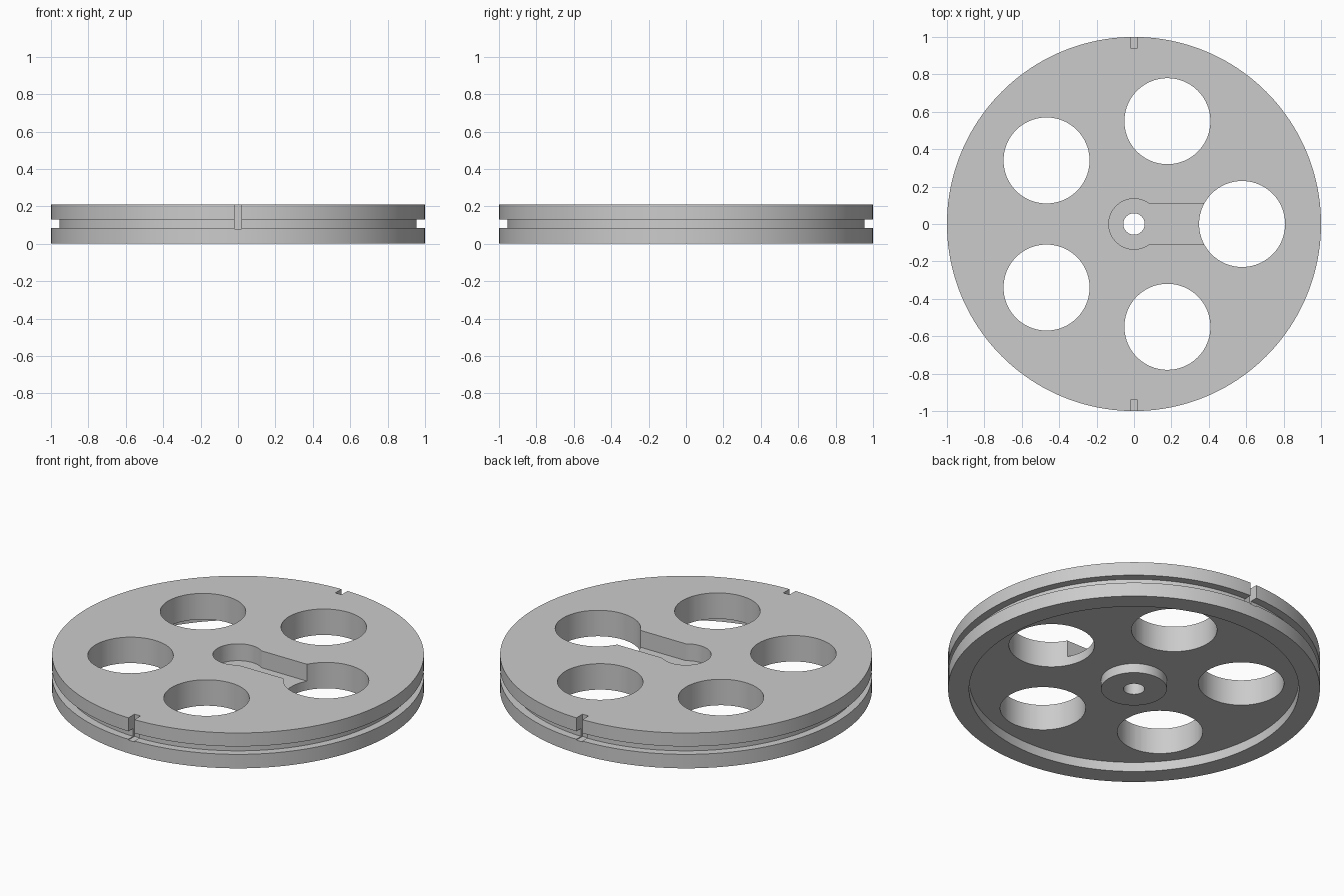
import bpy
import bmesh
from math import asin, cos, pi, radians, sin, tau
from mathutils import Vector

if "Cube" in bpy.data.objects:
    bpy.data.objects.remove(bpy.data.objects["Cube"])

HEIGHT = 0.21
STEPS = 160

grey = bpy.data.materials.new("plain_grey")
grey.use_nodes = True
colour = (0.6, 0.6, 0.6, 1)
grey.diffuse_color = colour
grey.node_tree.nodes["Principled BSDF"].inputs["Base Color"].default_value = colour


def make_object(name, bm):
    bmesh.ops.recalc_face_normals(bm, faces=bm.faces)
    mesh = bpy.data.meshes.new(name)
    bm.to_mesh(mesh)
    bm.free()
    mesh.materials.append(grey)
    obj = bpy.data.objects.new(name, mesh)
    bpy.context.collection.objects.link(obj)
    return obj


def lathe(name, profile):
    """Closed (radius, z) profile turned about the z axis."""
    bm = bmesh.new()
    verts = [bm.verts.new((r, 0, z)) for r, z in profile]
    edges = [bm.edges.new((v, verts[i - 1])) for i, v in enumerate(verts)]
    bmesh.ops.spin(bm, geom=verts + edges, cent=(0, 0, 0), axis=(0, 0, 1),
                   angle=tau, steps=STEPS, use_merge=True)
    bmesh.ops.remove_doubles(bm, verts=bm.verts, dist=1e-5)
    return make_object(name, bm)


def prism(name, outline, low, high):
    """Flat (x, y) outline extruded from low to high."""
    bm = bmesh.new()
    face = bm.faces.new([bm.verts.new((x, y, low)) for x, y in outline])
    top = bmesh.ops.extrude_face_region(bm, geom=[face])["geom"]
    bmesh.ops.translate(bm, vec=Vector((0, 0, high - low)),
                        verts=[g for g in top if isinstance(g, bmesh.types.BMVert)])
    obj = make_object(name, bm)
    obj.hide_render = True
    return obj


def arc(x, y, radius, start, end, count):
    angles = [start + (end - start) * i / count for i in range(count + 1)]
    return [(x + radius * cos(a), y + radius * sin(a)) for a in angles]


# Wheel body: bore, underside hub, recess, rim and outer groove
wheel = lathe("wheel", [
    (0.057, 0), (0.177, 0), (0.177, 0.056), (0.887, 0.056), (0.887, 0),
    (1, 0), (1, 0.083), (0.955, 0.083), (0.955, 0.13), (1, 0.13),
    (1, HEIGHT), (0.057, HEIGHT)])

cutters = []

# Five round lightening holes
for i in range(5):
    a = tau * i / 5
    ring = arc(0.578 * cos(a), 0.578 * sin(a), 0.23, 0, tau, 80)[:-1]
    cutters.append(prism("hole_cutter", ring, -0.1, 0.4))

# Keyhole pocket from the hub to the first hole
half = 0.11
bend = asin(half / 0.135)
keyhole = arc(0, 0, 0.135, bend, tau - bend, 56) + [(0.578, -half), (0.578, half)]
cutters.append(prism("pocket_cutter", keyhole, 0.11, 0.4))

# Rim notches front and back
for side in (-1, 1):
    box = [(x, side * y) for x, y in ((-0.02, 0.942), (0.02, 0.942), (0.02, 1.1), (-0.02, 1.1))]
    cutters.append(prism("notch_cutter", box, 0.078, 0.4))

bpy.ops.object.select_all(action="DESELECT")
wheel.select_set(True)
bpy.context.view_layer.objects.active = wheel
for cutter in cutters:
    cut = wheel.modifiers.new("cut", "BOOLEAN")
    cut.operation = "DIFFERENCE"
    cut.solver = "EXACT"
    cut.object = cutter
    bpy.ops.object.modifier_apply(modifier=cut.name)
    bpy.data.objects.remove(cutter)

bpy.ops.object.shade_smooth_by_angle(angle=radians(30))
